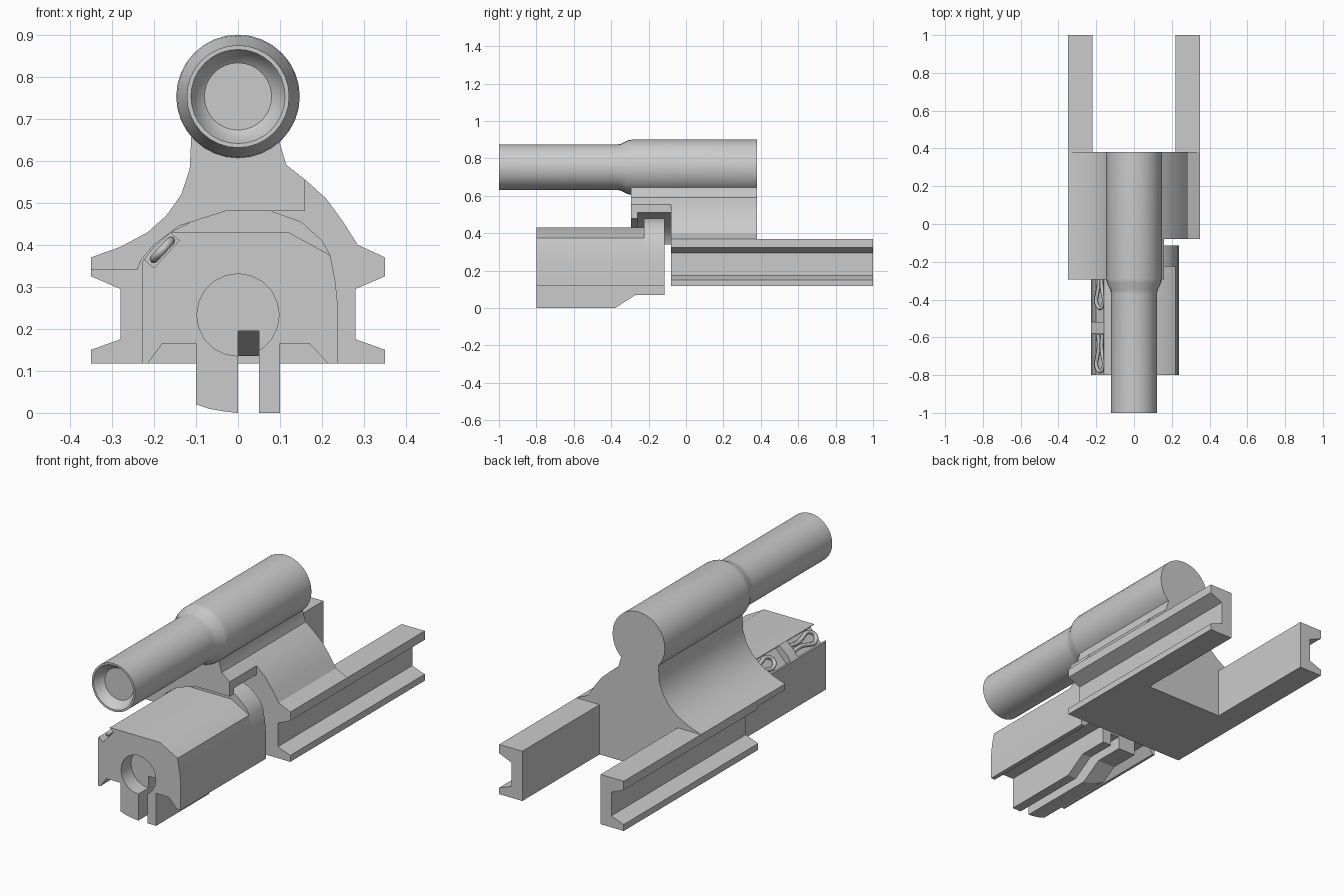
import bpy, bmesh, math
from mathutils import Vector

if "Cube" in bpy.data.objects:
    bpy.data.objects.remove(bpy.data.objects["Cube"])


def finish(name, bm, smooth=30):
    bmesh.ops.recalc_face_normals(bm, faces=bm.faces)
    me = bpy.data.meshes.new(name)
    bm.to_mesh(me)
    bm.free()
    ob = bpy.data.objects.new(name, me)
    bpy.context.collection.objects.link(ob)
    activate(ob)
    if smooth:
        bpy.ops.object.shade_smooth_by_angle(angle=math.radians(smooth))
    return ob


def activate(ob):
    bpy.ops.object.select_all(action='DESELECT')
    ob.select_set(True)
    bpy.context.view_layer.objects.active = ob


def prism(name, pts, a, b, axis='Y'):
    """Extrude a closed profile: (x, z) along Y or (y, z) along X."""
    bm = bmesh.new()
    place = (lambda p: (p[0], a, p[1])) if axis == 'Y' else (lambda p: (a, p[0], p[1]))
    f = bm.faces.new([bm.verts.new(place(p)) for p in pts])
    ext = bmesh.ops.extrude_face_region(bm, geom=[f])
    d = Vector((0, b - a, 0) if axis == 'Y' else (b - a, 0, 0))
    bmesh.ops.translate(bm, vec=d, verts=[v for v in ext['geom'] if isinstance(v, bmesh.types.BMVert)])
    return finish(name, bm)


def lathe(name, prof, zc, n):
    """Revolve (y, radius) points around a Y axis at height zc, closing both ends."""
    bm = bmesh.new()
    rings = [[bm.verts.new((r * math.cos(2 * math.pi * i / n), y, zc + r * math.sin(2 * math.pi * i / n)))
              for i in range(n)] for y, r in prof]
    for p, q in zip(rings, rings[1:]):
        for i in range(n):
            bm.faces.new((p[i], p[(i + 1) % n], q[(i + 1) % n], q[i]))
    bm.faces.new(rings[0])
    bm.faces.new(rings[-1])
    return finish(name, bm)


def boolean(ob, other, op):
    m = ob.modifiers.new(op, 'BOOLEAN')
    m.operation, m.solver, m.object = op, 'EXACT', other
    activate(ob)
    bpy.ops.object.modifier_apply(modifier=m.name)
    bpy.data.objects.remove(other)


# Upper tube with stepped diameter and cupped mouth
lathe('upper_tube', [(-0.955, 0.08), (-0.965, 0.092), (-0.985, 0.104), (-1, 0.112), (-1, 0.122),
                     (-0.37, 0.122), (-0.35, 0.124), (-0.31, 0.144), (-0.29, 0.147), (0.38, 0.147)], 0.753, 32)

# Carrier body with flared shoulders and side channels
flare_l = [(-0.11, 0.68), (-0.115, 0.58), (-0.135, 0.52), (-0.17, 0.47), (-0.215, 0.43), (-0.28, 0.395), (-0.35, 0.37)]
flare_r = [(0.35, 0.37), (0.285, 0.4), (0.25, 0.455), (0.21, 0.51), (0.16, 0.555), (0.115, 0.59), (0.1, 0.64), (0.1, 0.68)]
channel = [(0.35, 0.117), (0.35, 0.15), (0.28, 0.175), (0.28, 0.295), (0.35, 0.325)]
left_channel = [(-x, z) for x, z in reversed(channel)]
body = prism('carrier_body', flare_l + left_channel + channel + flare_r, -0.08, 0.38)

# Overhang in front of the body: hollow part, then a thicker front lip
over_top = [(0.16, 0.555), (0.115, 0.59), (0.1, 0.64), (0.1, 0.68)]
hollow = [(-0.35, 0.34), (-0.25, 0.34), (-0.24, 0.37), (-0.2, 0.415), (-0.14, 0.465), (-0.04, 0.51), (0.16, 0.51)]
lip = [(-0.35, 0.34), (-0.24, 0.34), (-0.23, 0.365), (-0.2, 0.4), (-0.14, 0.445), (-0.03, 0.48), (0.16, 0.48)]
boolean(body, prism('overhang', flare_l + hollow + over_top, -0.26, -0.08), 'UNION')
boolean(body, prism('overhang_lip', flare_l + lip + over_top, -0.295, -0.26), 'UNION')

# Rear rails
for s in (-1, 1):
    rail = [(s * x, z) for x, z in channel + [(0.35, 0.37), (0.22, 0.37), (0.22, 0.117)]]
    boolean(body, prism('rear_rail', rail, 0.38, 1.0), 'UNION')

# Bolt: main block plus taller rear collar sharing one underside
under = [(0.238, 0.117), (0.215, 0.117), (0.17, 0.165), (0.1, 0.165), (0.1, 0), (0, 0), (-0.03, 0.003),
         (-0.07, 0.01), (-0.1, 0.02), (-0.1, 0.165), (-0.18, 0.165), (-0.215, 0.117), (-0.228, 0.117)]
top = [(-0.228, 0.36), (-0.2, 0.395), (-0.16, 0.43), (0.12, 0.43), (0.22, 0.375), (0.232, 0.31), (0.238, 0.25)]
collar = [(-0.228, 0.36), (-0.2, 0.395), (-0.16, 0.43), (-0.1, 0.46), (-0.03, 0.48), (0.08, 0.48),
          (0.15, 0.455), (0.2, 0.41), (0.22, 0.375), (0.232, 0.31), (0.238, 0.25)]
bolt = prism('bolt', under + top, -0.8, -0.225)
boolean(bolt, prism('bolt_collar', under + collar, -0.225, -0.115), 'UNION')

# Bolt cuts: raised rear underside, ramped slot, round face recess, clip grooves
boolean(bolt, prism('c', [(-0.396, -0.01), (-0.27, 0.07), (-0.05, 0.07), (-0.05, -0.01)], -0.15, 0.15, 'X'), 'DIFFERENCE')
boolean(bolt, prism('c', [(-0.85, -0.1), (-0.85, 0.195), (-0.4, 0.195), (-0.27, 0.135), (-0.05, 0.135),
                          (-0.05, -0.1)], 0, 0.05, 'X'), 'DIFFERENCE')
boolean(bolt, lathe('c', [(-0.9, 0.098), (-0.72, 0.098)], 0.233, 20), 'DIFFERENCE')
groove = [(-0.2, 0.345), (-0.14, 0.41), (-0.22, 0.48), (-0.28, 0.415)]
for a, b in ((-0.85, -0.58), (-0.52, -0.24)):
    boolean(bolt, prism('c', groove, a, b), 'DIFFERENCE')
activate(bolt)
bpy.ops.object.shade_smooth_by_angle(angle=math.radians(30))
activate(body)
bpy.ops.object.shade_smooth_by_angle(angle=math.radians(30))

# Looped wire clips lying in the grooves
hairpin = [(0.018, 0.2), (0.012, 0.13), (0.022, 0.08), (0.03, 0.045), (0.018, 0.014), (0, 0.005),
           (-0.018, 0.014), (-0.03, 0.045), (-0.022, 0.08), (-0.01, 0.13), (-0.014, 0.2)]
for name, y0 in (('front_clip', -0.785), ('rear_clip', -0.45)):
    cu = bpy.data.curves.new(name, 'CURVE')
    cu.dimensions, cu.bevel_depth, cu.bevel_resolution, cu.use_fill_caps = '3D', 0.01, 2, True
    cu.resolution_u = 4
    sp = cu.splines.new('BEZIER')
    sp.bezier_points.add(len(hairpin) - 1)
    for bp, (s, y) in zip(sp.bezier_points, hairpin):
        bp.co = (-0.18 + s * 0.68, y0 + y, 0.388 + s * 0.73)
        bp.handle_left_type = bp.handle_right_type = 'AUTO'
    ob = bpy.data.objects.new(name, cu)
    bpy.context.collection.objects.link(ob)
    activate(ob)
    bpy.ops.object.convert(target='MESH')
    bpy.ops.object.shade_smooth()
